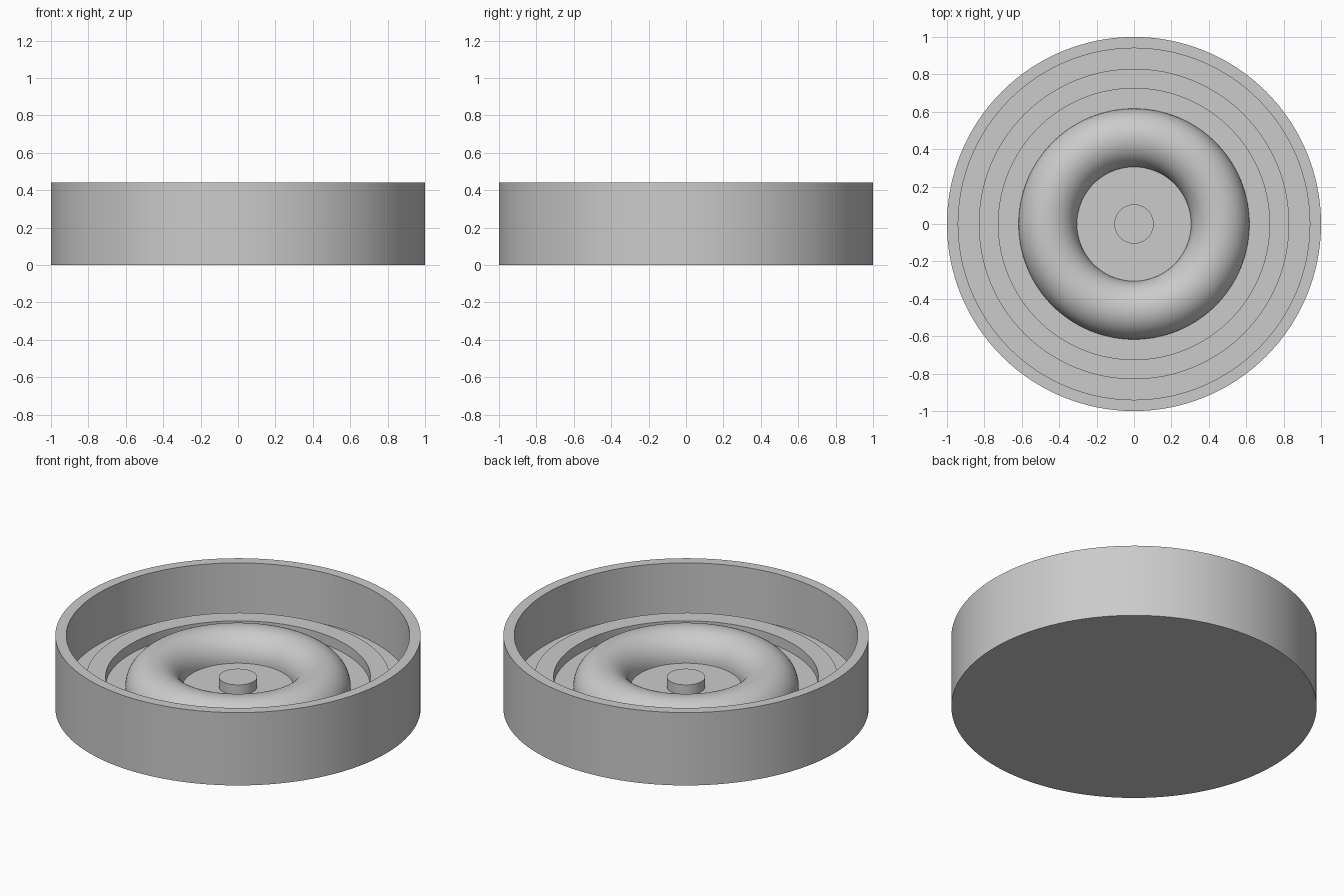
import bpy, bmesh, math

if "Cube" in bpy.data.objects:
    bpy.data.objects.remove(bpy.data.objects["Cube"])

SEGMENTS = 128
FLOOR, LEDGE, RIM = 0.13, 0.19, 0.44

grey = bpy.data.materials.new("plain grey")
grey.diffuse_color = (0.6, 0.6, 0.6, 1)
grey.use_nodes = True
grey.node_tree.nodes["Principled BSDF"].inputs["Base Color"].default_value = grey.diffuse_color


def lathe(name, profile):
    """Spin an (radius, height) profile around the z axis."""
    bm = bmesh.new()
    verts = [bm.verts.new((r, 0, z)) for r, z in profile]
    edges = [bm.edges.new(pair) for pair in zip(verts, verts[1:])]
    bmesh.ops.spin(bm, geom=verts + edges, cent=(0, 0, 0), axis=(0, 0, 1),
                   angle=math.tau, steps=SEGMENTS, use_duplicate=False)
    bmesh.ops.remove_doubles(bm, verts=bm.verts, dist=1e-5)
    mesh = bpy.data.meshes.new(name)
    bm.normal_update()
    # Profiles run outward along the top, so flip if the spin turned them over
    top = max((f for f in bm.faces if abs(f.normal.z) > 0.9),
              key=lambda f: f.calc_center_median().z)
    if top.normal.z < 0:
        bmesh.ops.reverse_faces(bm, faces=bm.faces)
    bm.to_mesh(mesh)
    bm.free()
    mesh.materials.append(grey)
    obj = bpy.data.objects.new(name, mesh)
    bpy.context.collection.objects.link(obj)
    bpy.ops.object.select_all(action='DESELECT')
    obj.select_set(True)
    bpy.context.view_layer.objects.active = obj
    bpy.ops.object.shade_smooth_by_angle(angle=math.radians(30))
    return obj


# Round tray: outer floor, wall, rim and underside
lathe("tray", [(0.83, FLOOR), (0.94, FLOOR), (0.94, RIM), (1, RIM), (1, 0), (0, 0)])

# Raised flat ring around the middle
lathe("raised_ring", [(0.725, FLOOR), (0.725, LEDGE), (0.83, LEDGE), (0.83, FLOOR)])

# Floor between the raised ring and the rounded ring
lathe("channel_floor", [(0.617, FLOOR), (0.725, FLOOR)])

# Half-round ring standing on the floor
MAJOR, MINOR, STEPS = 0.461, 0.156, 32
arc = [math.pi * (1 - i / STEPS) for i in range(STEPS + 1)]
lathe("rounded_ring", [(MAJOR + MINOR * math.cos(a), FLOOR + MINOR * math.sin(a)) for a in arc])

# Floor inside the rounded ring and the knob at its centre
lathe("centre_floor", [(0.105, FLOOR), (0.305, FLOOR)])
lathe("centre_knob", [(0, LEDGE), (0.105, LEDGE), (0.105, FLOOR)])
